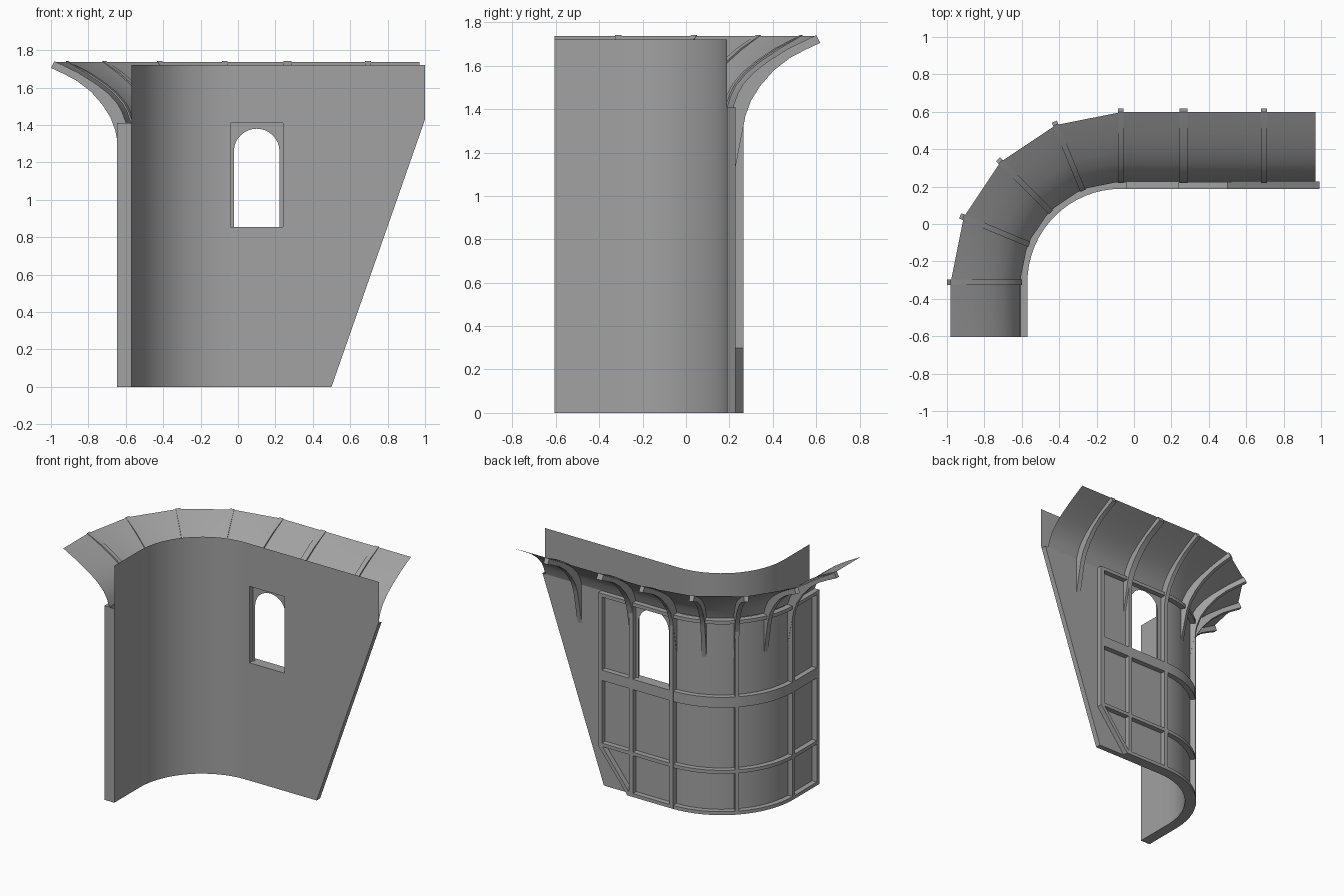
import bpy, bmesh, math
from mathutils import Vector

cube = bpy.data.objects.get("Cube")
if cube:
    bpy.data.objects.remove(cube, do_unlink=True)

stone = bpy.data.materials.new("warm_grey")
stone.use_nodes = True
GREY = (0.36, 0.36, 0.36, 1)
stone.diffuse_color = GREY
stone.node_tree.nodes["Principled BSDF"].inputs["Base Color"].default_value = GREY

# The wall plan: s < 0 is the side straight, 0..1 the bend, s > 1 the main straight
CX, CY, R = -0.07, -0.312, 0.5
THICK, BEAM = 0.04, 0.078
LEDGE, TOP = 1.41, 1.72
START = -0.293
BEND = [i / 16 for i in range(17)]


def normal(s):
    a = math.radians(90) * (1 - min(max(s, 0), 1))
    return Vector((-math.sin(a), math.cos(a), 0))


def at(s, off, z):
    p = Vector((CX, CY, z)) + normal(s) * (R + off)
    return p + Vector((max(s - 1, 0), min(s, 0), 0))


def at_x(x):
    return x - CX + 1


def finish(name, bm):
    bmesh.ops.remove_doubles(bm, verts=bm.verts, dist=0.0005)
    bmesh.ops.recalc_face_normals(bm, faces=bm.faces)
    mesh = bpy.data.meshes.new(name)
    bm.to_mesh(mesh)
    bm.free()
    mesh.materials.append(stone)
    obj = bpy.data.objects.new(name, mesh)
    bpy.context.collection.objects.link(obj)
    bpy.ops.object.select_all(action="DESELECT")
    obj.select_set(True)
    bpy.context.view_layer.objects.active = obj
    bpy.ops.object.shade_smooth_by_angle(angle=math.radians(30))
    return obj


def quad(bm, *points):
    bm.faces.new([bm.verts.new(p) for p in points])


def solid(name, rings):
    """Skin matching loops of points and cap both ends."""
    bm = bmesh.new()
    loops = [[bm.verts.new(p) for p in ring] for ring in rings]
    for a, b in zip(loops, loops[1:]):
        for i in range(len(a)):
            j = (i + 1) % len(a)
            bm.faces.new((a[i], a[j], b[j], b[i]))
    bm.faces.new(loops[0])
    bm.faces.new(loops[-1])
    return finish(name, bm)


def beam(name, stations, z0, z1):
    lo = THICK - 0.005
    solid(name, [[at(s, lo, z0), at(s, BEAM, z0), at(s, BEAM, z1), at(s, lo, z1)]
                 for s in stations])


# Wall: hollow below the ledge, a single skin above it, with a raking free end
WIN_L, WIN_R, SILL = -0.04, 0.24, 0.855
RAKE_TOP = 1.43


def end_s(z):
    return at_x(0.5 + 0.5 * min(z / RAKE_TOP, 1))


def columns(z):
    return [START] + BEND + [at_x(WIN_L), at_x(WIN_R), end_s(z)]


bm = bmesh.new()
win_col = len(BEND) + 1
for off, levels in ((0, [0, SILL, LEDGE, RAKE_TOP, TOP]), (THICK, [0, SILL, LEDGE])):
    for z0, z1 in zip(levels, levels[1:]):
        low, high = columns(z0), columns(z1)
        for i in range(len(low) - 1):
            if i == win_col and z0 == SILL:
                continue
            quad(bm, at(low[i], off, z0), at(low[i + 1], off, z0),
                 at(high[i + 1], off, z1), at(high[i], off, z1))


def strip(s0, z0, s1, z1):
    quad(bm, at(s0, 0, z0), at(s1, 0, z1), at(s1, THICK, z1), at(s0, THICK, z0))


base = columns(0)
for a, b in zip(base, base[1:]):
    strip(a, 0, b, 0)
for z0, z1 in ((0, SILL), (SILL, LEDGE)):
    strip(START, z0, START, z1)
    strip(end_s(z0), z0, end_s(z1), z1)
# Window reveal
wl, wr = at_x(WIN_L), at_x(WIN_R)
for edge in ((wl, SILL, wr, SILL), (wr, SILL, wr, LEDGE),
             (wr, LEDGE, wl, LEDGE), (wl, LEDGE, wl, SILL)):
    strip(*edge)
finish("curved_wall", bm)

# Arched panel filling the outer side of the window bay
bm = bmesh.new()
MID, ARCH_R, SPRING = 0.1, 0.122, 1.258
arch = [(MID - ARCH_R * math.cos(math.pi * i / 16),
         SPRING + ARCH_R * math.sin(math.pi * i / 16)) for i in range(17)]


def on_face(x, z):
    return at(at_x(x), THICK, z)


for (xa, za), (xb, zb) in zip(arch, arch[1:]):
    quad(bm, on_face(xa, za), on_face(xb, zb), on_face(xb, LEDGE), on_face(xa, LEDGE))
for jamb, side in ((MID - ARCH_R, WIN_L), (MID + ARCH_R, WIN_R)):
    levels = (SILL, SPRING, LEDGE)
    for z0, z1 in zip(levels, levels[1:]):
        quad(bm, on_face(jamb, z0), on_face(side, z0), on_face(side, z1), on_face(jamb, z1))
finish("window_arch", bm)

# Horizontal beams
FRAME_END = 0.52
for name, z0, z1, x_end in (("bottom_rail", 0, 0.025, 0.27), ("lower_rail", 0.3, 0.325, FRAME_END),
                            ("middle_rail", 0.78, SILL, FRAME_END), ("top_rail", 1.385, LEDGE, FRAME_END)):
    beam(name, [START] + BEND + [at_x(x_end)], z0, z1)

# Vertical posts
HALF = 0.015
for i, (s, z0) in enumerate(((START + HALF, 0), (0, 0), (0.5, 0), (1, 0),
                             (at_x(0.255), 0), (at_x(0.505), 0.3))):
    beam(f"post_{i + 1}", [s - HALF, s + HALF], z0, LEDGE)

# Diagonal brace in the lower corner bay
brace = [(0.25, 0), (0.285, 0), (0.52, 0.3), (0.485, 0.3)]
solid("corner_brace", [[at(at_x(x), off, z) for x, z in brace] for off in (THICK - 0.005, BEAM)])

# Flared cornice sheet
FLARE = [(0.04, 1.41), (0.06, 1.465), (0.085, 1.51), (0.135, 1.565),
         (0.2, 1.615), (0.295, 1.675), (0.41, 1.737)]
bm = bmesh.new()
stations = [START] + [i / 4 for i in range(5)] + [at_x(0.97)]
for a, b in zip(stations, stations[1:]):
    for (o0, z0), (o1, z1) in zip(FLARE, FLARE[1:]):
        quad(bm, at(a, o0, z0), at(b, o0, z0), at(b, o1, z1), at(a, o1, z1))
finish("cornice", bm)

# Curved ribs carrying the cornice
upper = [(o - 0.01, z + 0.005) for o, z in FLARE[:-1]] + [(0.412, 1.741)]
lower = [(0.43, 1.705), (0.36, 1.672), (0.293, 1.637), (0.218, 1.58),
         (0.155, 1.508), (0.112, 1.44), (0.086, 1.37), (0.038, 1.12)]
for i, (s, half) in enumerate(((0, 0.015), (0.25, 0.015), (0.5, 0.015), (0.75, 0.015),
                               (1, 0.015), (at_x(0.265), 0.022), (at_x(0.695), 0.017))):
    n = normal(s)
    side = Vector((n.y, -n.x, 0)) * half
    solid(f"cornice_rib_{i + 1}", [[at(s, o, z) + d for o, z in upper + lower] for d in (-side, side)])
